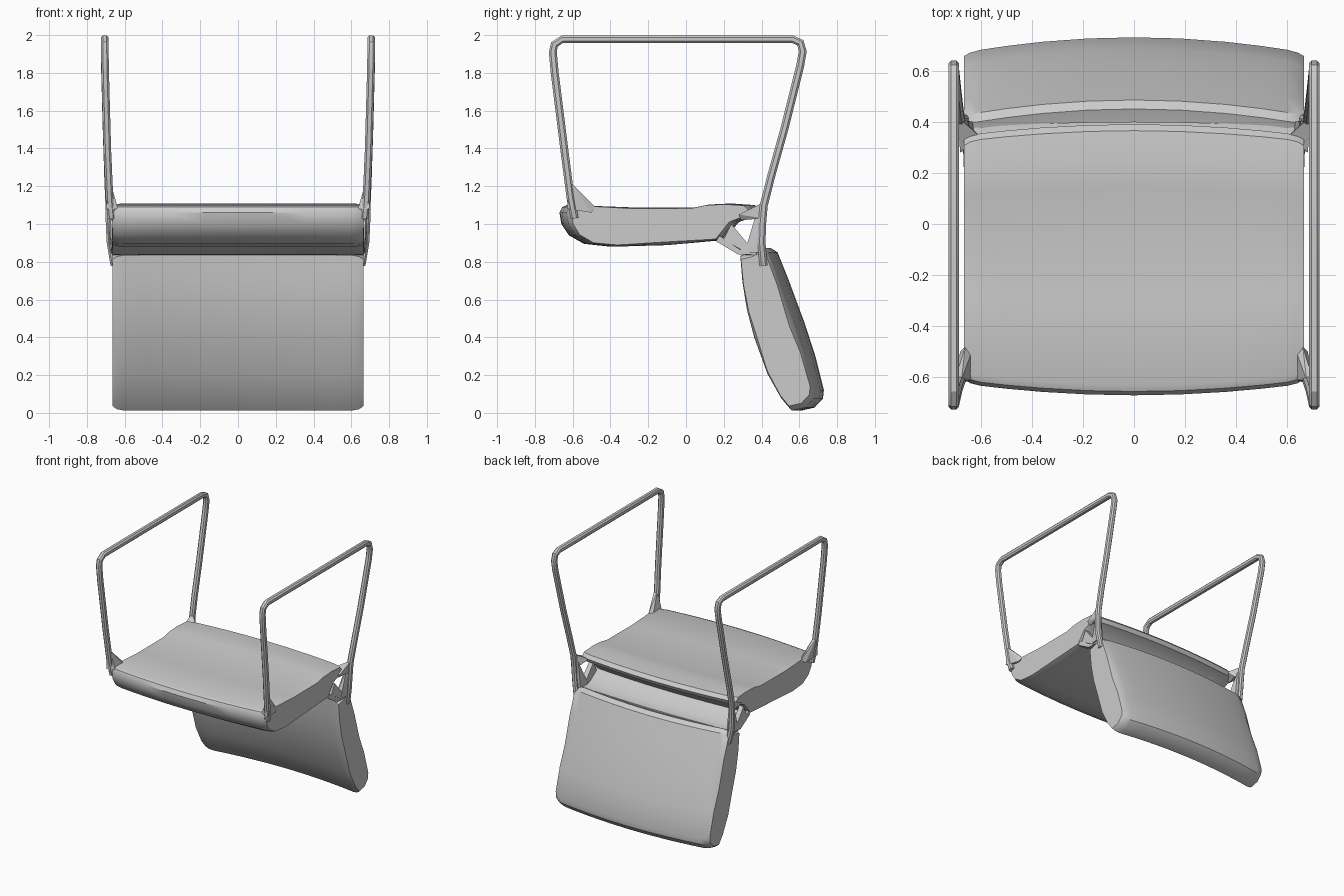
import bpy, bmesh, math

if "Cube" in bpy.data.objects:
    bpy.data.objects.remove(bpy.data.objects["Cube"])

XS = [0.0, 0.18, 0.36, 0.5, 0.6, 0.64, 0.665]


def finish(name, bm, angle=35):
    bmesh.ops.recalc_face_normals(bm, faces=bm.faces)
    me = bpy.data.meshes.new(name)
    bm.to_mesh(me)
    bm.free()
    ob = bpy.data.objects.new(name, me)
    bpy.context.collection.objects.link(ob)
    bpy.ops.object.select_all(action='DESELECT')
    ob.select_set(True)
    bpy.context.view_layer.objects.active = ob
    bpy.ops.object.shade_smooth_by_angle(angle=math.radians(angle))
    return ob


def loft(name, profile, warp, end_inset):
    """Sweep a side profile (y, z) across x, warping it and rounding the ends."""
    n = len(profile)
    cy = sum(p[0] for p in profile) / n
    cz = sum(p[1] for p in profile) / n
    bm = bmesh.new()
    rings = []
    for x in [-v for v in reversed(XS[1:])] + XS:
        k = {0.64: 0.3, 0.665: 1.0}.get(abs(x), 0.0) * end_inset
        ring = []
        for y, z in profile:
            d = math.hypot(y - cy, z - cz)
            f = 1 - k / max(d, 0.1)
            yy, zz = warp(abs(x) / 0.665, cy + (y - cy) * f, cz + (z - cz) * f)
            ring.append(bm.verts.new((x, yy, zz)))
        rings.append(ring)
    for a, b in zip(rings, rings[1:]):
        for i in range(n):
            j = (i + 1) % n
            bm.faces.new((a[i], a[j], b[j], b[i]))
    bm.faces.new(rings[0])
    bm.faces.new(rings[-1])
    return finish(name, bm)


def hull(name, pts):
    bm = bmesh.new()
    for p in pts:
        bm.verts.new(p)
    bmesh.ops.convex_hull(bm, input=bm.verts[:])
    return finish(name, bm, 20)


def tube(name, pts, w, h):
    """Sweep a chamfered rectangle along a path lying in a near-vertical y-z plane."""
    sec = [(1, .5), (.5, 1), (-.5, 1), (-1, .5), (-1, -.5), (-.5, -1), (.5, -1), (1, -.5)]
    bm = bmesh.new()
    rings = []
    for i, (x, y, z) in enumerate(pts):
        a, b = pts[max(i - 1, 0)], pts[min(i + 1, len(pts) - 1)]
        dy, dz = b[1] - a[1], b[2] - a[2]
        m = math.hypot(dy, dz)
        rings.append([bm.verts.new((x + u * w, y - v * h * dz / m, z + v * h * dy / m))
                      for u, v in sec])
    for a, b in zip(rings, rings[1:]):
        for i in range(8):
            j = (i + 1) % 8
            bm.faces.new((a[i], a[j], b[j], b[i]))
    bm.faces.new(rings[0])
    bm.faces.new(rings[-1])
    return finish(name, bm, 30)


# Seat, bowed outward at its front and rear edges
seat = [(-.655, 1.09), (-.67, 1.06), (-.66, 1.0), (-.62, .94), (-.54, .895), (-.4, .88),
        (-.1, .888), (.2, .915), (.28, 1.01), (.375, 1.045), (.39, 1.075), (.365, 1.1),
        (.25, 1.108), (.14, 1.103), (.06, 1.088), (-.3, 1.088), (-.63, 1.1)]
loft("seat", seat, lambda t, y, z: (-.13 + (y + .13) * (1 - .085 * t * t), z), .018)

# Backrest, curved around the sitter
back = [(.34, .835), (.35, .7), (.372, .55), (.41, .4), (.485, .2), (.56, .07), (.61, .012),
        (.68, .028), (.725, .075), (.73, .12), (.685, .3), (.63, .47), (.545, .7),
        (.485, .85), (.45, .872), (.4, .85)]
loft("backrest", back, lambda t, y, z: (y - .06 * t * t, z), .025)

# Sloping panel joining seat and backrest
panel = [(.18, .91), (.3, .838), (.4, .835), (.4, .86), (.31, .865), (.2, .94)]
loft("joining_panel", panel, lambda t, y, z: (y - .025 * t * t, z), .004)

# Side frames, gussets and rear brackets
for s, side in ((-1, "left"), (1, "right")):
    path = [(.67, -.59, 1.03), (.68, -.61, 1.13), (.692, -.645, 1.4), (.703, -.695, 1.8),
            (.705, -.705, 1.91), (.705, -.697, 1.95), (.705, -.655, 1.978),
            (.705, 0, 1.978), (.705, .565, 1.978), (.705, .605, 1.96), (.705, .618, 1.915),
            (.705, .605, 1.84), (.696, .52, 1.5), (.688, .45, 1.25), (.682, .412, 1.1),
            (.68, .403, 1.0), (.675, .4, .9), (.655, .41, .78)]
    tube(side + "_frame", [(s * x, y, z) for x, y, z in path], .02, .021)

    hull(side + "_front_gusset", [(s * x, y, z) for x, y, z in (
        (.7, -.61, 1.22), (.675, -.61, 1.22), (.695, -.63, 1.08), (.635, -.61, 1.08),
        (.66, -.48, 1.09), (.635, -.5, 1.08), (.68, -.5, 1.06))])

    hull(side + "_rear_bracket", [(s * x, y, z) for x, y, z in (
        (.69, .42, 1.12), (.6, .34, 1.07), (.66, .29, 1.02), (.68, .28, 1.05),
        (.685, .41, 1.03), (.64, .38, 1.03))])

    hull(side + "_rear_strut", [(s * x, y, z) for x, y, z in (
        (.69, .41, 1.06), (.65, .4, 1.06), (.675, .37, 1.05), (.67, .31, .85),
        (.62, .31, .85), (.68, .4, .85), (.63, .4, .85))])

    hull(side + "_seat_strut", [(s * x, y, z) for x, y, z in (
        (.665, .2, .92), (.665, .24, 1.0), (.63, .2, .92), (.63, .24, 1.0),
        (.67, .33, .84), (.67, .34, .88), (.63, .33, .84), (.63, .34, .88))])
